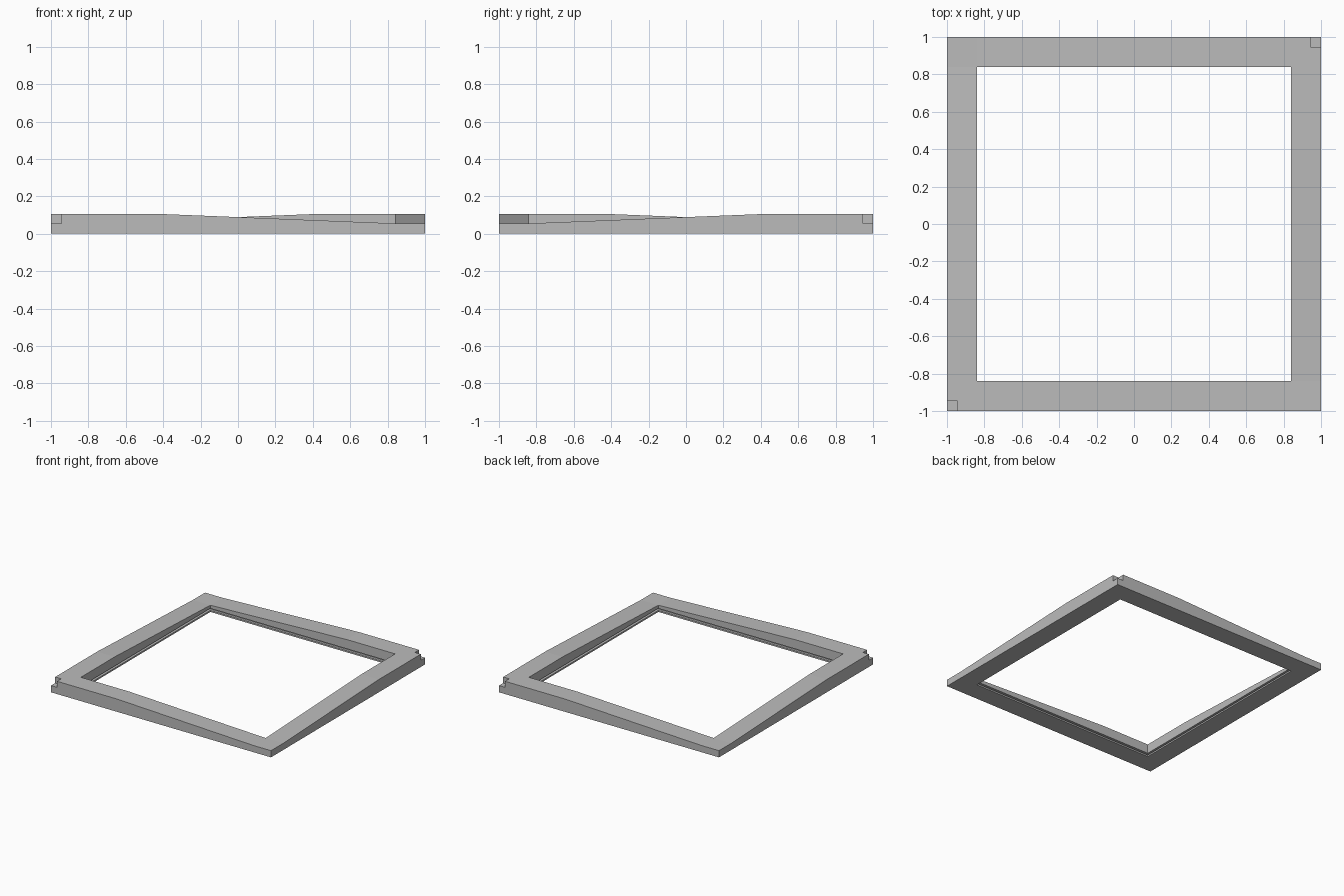
import bpy, bmesh

cube = bpy.data.objects.get("Cube")
if cube:
    bpy.data.objects.remove(cube, do_unlink=True)

OUTER, INNER = 1.0, 0.84
HIGH, LOW, BEND = 0.105, 0.055, -0.4
NOTCH = 0.055

grey = bpy.data.materials.new("plain_grey")
grey.use_nodes = True
colour = (0.5, 0.5, 0.5, 1)
grey.diffuse_color = colour
grey.node_tree.nodes["Principled BSDF"].inputs["Base Color"].default_value = colour


def top_height(x, y):
    """Each bar stays level, then slopes down to its low corner."""
    if y < -INNER + 0.001:
        s = x
    elif y > INNER - 0.001:
        s = -x
    else:
        s = y if x < 0 else -y
    t = min(max((s - BEND) / (INNER - BEND), 0), 1)
    return HIGH + (LOW - HIGH) * t


def make_object(name, bm):
    bmesh.ops.recalc_face_normals(bm, faces=bm.faces)
    mesh = bpy.data.meshes.new(name)
    bm.to_mesh(mesh)
    bm.free()
    mesh.materials.append(grey)
    obj = bpy.data.objects.new(name, mesh)
    bpy.context.collection.objects.link(obj)
    return obj


def add_box(bm, low, high):
    verts = bmesh.ops.create_cube(bm, size=1)["verts"]
    for v in verts:
        for i in range(3):
            v.co[i] = low[i] if v.co[i] < 0 else high[i]


# Square frame: flat ring of cells, raised to the sloping top
bm = bmesh.new()
lines = [-OUTER, -INNER, BEND, -BEND, INNER, OUTER]
grid = {(i, j): bm.verts.new((x, y, 0))
        for i, x in enumerate(lines) for j, y in enumerate(lines)}
last = len(lines) - 2
for i in range(last + 1):
    for j in range(last + 1):
        if i in (0, last) or j in (0, last):
            bm.faces.new([grid[i, j], grid[i + 1, j], grid[i + 1, j + 1], grid[i, j + 1]])
raised = bmesh.ops.extrude_face_region(bm, geom=bm.faces[:], use_keep_orig=True)["geom"]
for v in raised:
    if isinstance(v, bmesh.types.BMVert):
        v.co.z = top_height(v.co.x, v.co.y)
frame = make_object("square_frame", bm)

# Cutters: panel groove around the opening, notches in the two high corners
bm = bmesh.new()
GROOVE = INNER + 0.02
add_box(bm, (-GROOVE, -GROOVE, 0.013), (GROOVE, GROOVE, 0.029))
edge = OUTER - NOTCH
add_box(bm, (edge, edge, LOW), (1.2, 1.2, 0.2))
add_box(bm, (-1.2, -1.2, LOW), (-edge, -edge, 0.2))
cutter = make_object("groove_and_notch_cutter", bm)
cutter.hide_render = True

cut = frame.modifiers.new("cut", "BOOLEAN")
cut.operation = "DIFFERENCE"
cut.solver = "EXACT"
cut.object = cutter

# Bake the cuts and remove the cutter
bpy.context.view_layer.update()
graph = bpy.context.evaluated_depsgraph_get()
result = bpy.data.meshes.new_from_object(frame.evaluated_get(graph))
frame.modifiers.clear()
frame.data = result
bpy.data.objects.remove(cutter, do_unlink=True)
for poly in frame.data.polygons:
    poly.use_smooth = False
    poly.material_index = 0
